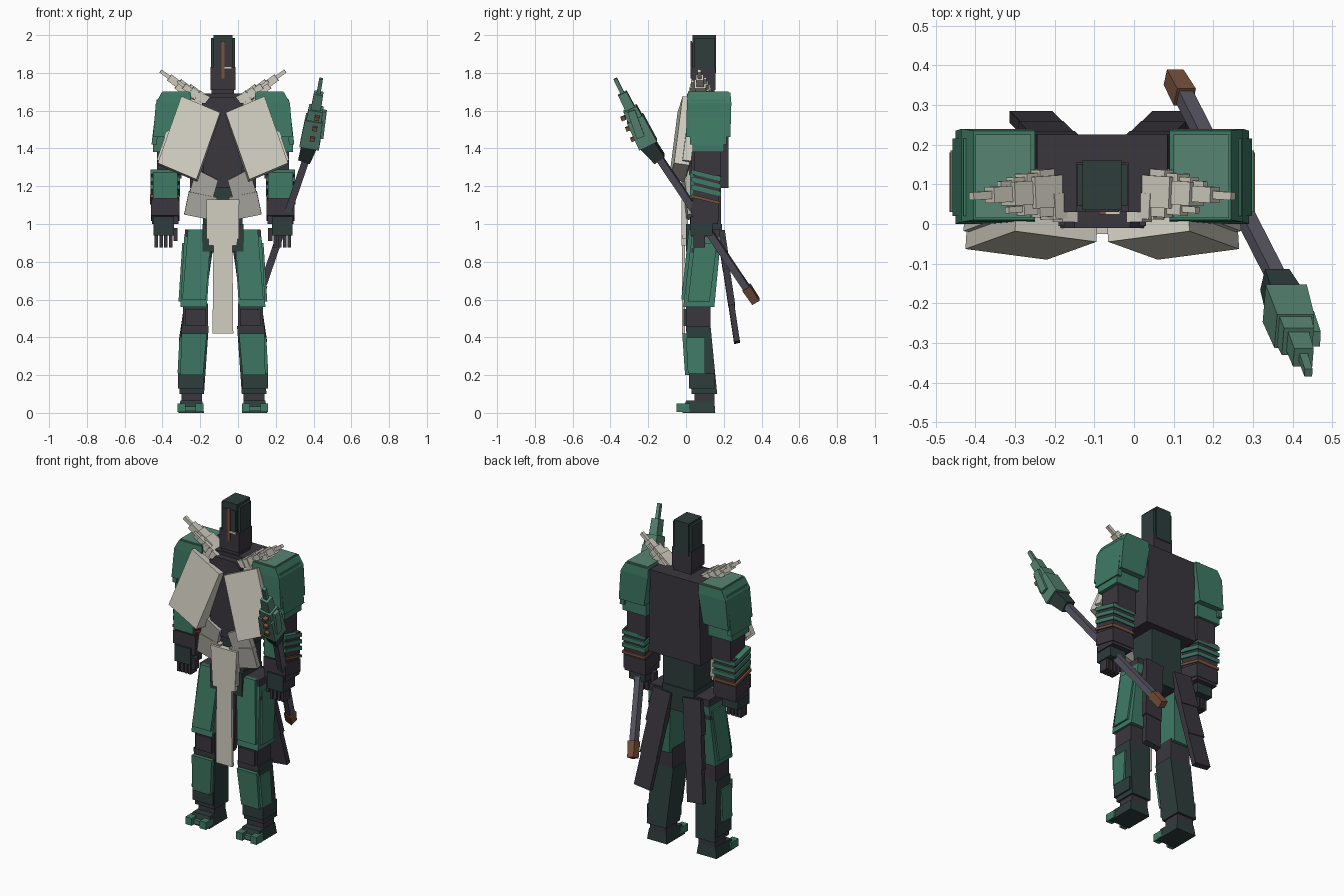
import bpy
import bmesh
from mathutils import Vector

cube = bpy.data.objects.get("Cube")
if cube:
    bpy.data.objects.remove(cube, do_unlink=True)

MID = -0.08  # the figure's own centre line; the staff sits off to one side


def material(name, red, green, blue):
    mat = bpy.data.materials.new(name)
    mat.use_nodes = True
    colour = (red, green, blue, 1)
    mat.diffuse_color = colour
    mat.node_tree.nodes["Principled BSDF"].inputs["Base Color"].default_value = colour
    return mat


GREEN = material("armour green", .05, .195, .13)
PALE = material("pale green", .095, .235, .17)
DARK = material("dark green", .026, .047, .044)
BLACK = material("charcoal cloth", .042, .037, .048)
CREAM = material("cream cloth", .64, .62, .53)
GREY = material("worn cream cloth", .42, .41, .37)
BROWN = material("copper brown", .19, .085, .045)
SHAFT = material("shaft grey", .1, .095, .125)


def solid(name, mat, lower, upper):
    """Six-sided solid from two rings of four corners."""
    bm = bmesh.new()
    low = [bm.verts.new(p) for p in lower]
    high = [bm.verts.new(p) for p in upper]
    bm.faces.new(low)
    bm.faces.new(high)
    for i in range(4):
        j = (i + 1) % 4
        bm.faces.new((low[i], low[j], high[j], high[i]))
    bmesh.ops.recalc_face_normals(bm, faces=bm.faces)
    mesh = bpy.data.meshes.new(name)
    bm.to_mesh(mesh)
    bm.free()
    mesh.materials.append(mat)
    obj = bpy.data.objects.new(name, mesh)
    bpy.context.collection.objects.link(obj)
    return obj


def mirrored(name, mat, lower, upper):
    """Left and right copies; x is the distance from the centre line."""
    for label, side in (("left_", 1), ("right_", -1)):
        rings = [[(MID + side * p[0], p[1], p[2]) for p in ring] for ring in (lower, upper)]
        solid(label + name, mat, *rings)


def ring(x, y, z, tilt=0):
    mid = (y[0] + y[1]) / 2
    return [(a, b, z - tilt * (b - mid))
            for a, b in ((x[0], y[0]), (x[1], y[0]), (x[1], y[1]), (x[0], y[1]))]


def pair(name, mat, x, y, z, top_x=None, top_y=None, tilt=0):
    mirrored(name, mat, ring(x, y, z[0], tilt), ring(top_x or x, top_y or y, z[1], tilt))


def centre(name, mat, half, y, z, top_half=None, top_y=None):
    top = top_half or half
    solid(name, mat, ring((MID - half, MID + half), y, z[0]),
          ring((MID - top, MID + top), top_y or y, z[1]))


def slab(name, mat, corner, across, down, depth):
    """Tilted board, given one corner and its three edges."""
    p, a, d, t = map(Vector, (corner, across, down, depth))
    front = [p, p + a, p + a + d, p + d]
    mirrored(name, mat, front, [v + t for v in front])


def rod_rings(start, end, w0, w1):
    a, b = Vector(start), Vector(end)
    axis = (b - a).normalized()
    u = axis.cross(Vector((0, 1, 0))).normalized()
    v = axis.cross(u)
    return [[c + (u * i + v * j) * w / 2 for i, j in ((-1, -1), (1, -1), (1, 1), (-1, 1))]
            for c, w in ((a, w0), (b, w1))]


def rod(name, mat, start, end, w0, w1):
    solid(name, mat, *rod_rings(start, end, w0, w1))


# Head and hood
centre("neck", BLACK, .06, (.04, .15), (1.62, 1.74))
centre("jaw_guard", BLACK, .066, (.03, .155), (1.71, 1.83))
centre("hood", DARK, .05, (.035, .16), (1.8, 2))
centre("hood_sides", DARK, .064, (.045, .15), (1.82, 1.985))
centre("face", BLACK, .042, (.03, .05), (1.74, 1.96))
centre("face_stripe", BROWN, .008, (.024, .032), (1.77, 1.97))
solid("face_mark", CREAM, ring((-.075, -.035), (.024, .032), 1.822),
      ring((-.075, -.035), (.024, .032), 1.832))

# Torso, waist and belt
centre("torso", BLACK, .175, (.03, .225), (1.19, 1.69), .165, (.03, .225))
centre("chest", BLACK, .1, (-.005, .05), (1.19, 1.64), .11)
centre("collar", BLACK, .11, (-.01, .16), (1.62, 1.67), .07)
centre("waist", DARK, .105, (.02, .185), (.9, 1.22))
centre("pelvis", DARK, .108, (0, .19), (.855, 1.0))

# Front cloths
centre("upper_front_cloth", CREAM, .075, (-.025, .01), (.885, 1.13), .088)
centre("upper_front_cloth_pad", CREAM, .086, (-.018, .01), (.92, 1.12))
centre("lower_front_cloth", CREAM, .055, (-.022, -.005), (.42, .9), .05)
slab("chest_cloth", CREAM, (.015, -.045, 1.59), (.205, .027, .087),
     (.125, -.045, -.354), (-.005, .08, -.012))
slab("chest_cloth_lining", CREAM, (.015, .0, 1.6), (.215, .027, .09),
     (.12, -.045, -.35), (-.003, .045, -.007))
slab("belly_cloth", GREY, (.025, -.025, 1.23), (.115, .01, .06),
     (.045, .02, -.15), (0, .03, .005))
slab("belly_cloth_tail", GREY, (.03, -.015, 1.14), (.15, .01, .03),
     (.025, .015, -.12), (0, .03, .005))

# Coat tails, stepped into three boards
for i in range(3):
    k = i / 3
    slab("coat_tail_%d" % i, BLACK, (.04 + .085 * k, .165 + .09 * k, .95 - .58 * k),
         (.12 - .02 * k, 0, .012), (.03, .03, -.2), (0, .04 - .015 * k, .008))

# Shoulder spikes, each a stack of shrinking blocks
spikes = (((.1, .085, 1.64), (.33, .07, 1.81), .08),
          ((.07, .05, 1.63), (.24, .035, 1.755), .065),
          ((.06, .03, 1.64), (.19, .03, 1.71), .05),
          ((.12, .11, 1.65), (.26, .1, 1.77), .06))
for number, (root, tip, width) in enumerate(spikes):
    root, tip = Vector(root), Vector(tip)
    for step, (start, end, size) in enumerate(
            ((0, .4, 1), (.3, .6, .75), (.5, .8, .5), (.75, 1, .25))):
        mirrored("spike_%d_%d" % (number, step), CREAM,
                 *rod_rings(root.lerp(tip, start), root.lerp(tip, end), width * size, width * size))

# Pauldrons
pair("pauldron", GREEN, (.2, .37), (0, .235), (1.46, 1.64), (.17, .355), (.005, .24))
pair("pauldron_cap", GREEN, (.17, .355), (.005, .24), (1.64, 1.695), (.17, .325), (.01, .235))
pair("pauldron_top", PALE, (.18, .32), (.015, .225), (1.695, 1.702))
pair("pauldron_rim", GREEN, (.35, .378), (.02, .215), (1.42, 1.66), (.33, .35))
pair("pauldron_skirt", GREEN, (.21, .37), (.035, .2), (1.38, 1.48))

# Arms
pair("upper_arm", BLACK, (.22, .35), (.045, .185), (1.24, 1.5))
pair("forearm", BLACK, (.235, .375), (.035, .17), (1.0, 1.26), None, (.04, .18))
for i in range(3):
    z = 1.165 + i * .04
    pair("forearm_ring_%d" % i, GREEN, (.228, .382), (.03, .185), (z, z + .024), tilt=.25)
pair("forearm_plate", GREEN, (.24, .37), (.022, .04), (1.135, 1.275))
pair("forearm_band", BROWN, (.23, .385), (.03, .18), (1.122, 1.138), tilt=.25)
pair("cuff", BLACK, (.23, .38), (.03, .175), (1.03, 1.11), tilt=.2)
pair("hand", DARK, (.26, .368), (.025, .14), (.94, 1.04))
for i in range(4):
    x = .268 + i * .025
    pair("finger_%d" % i, BLACK, (x, x + .018), (.04, .1), (.875, .95))
pair("thumb", BLACK, (.24, .262), (.04, .08), (.91, .98))

# Legs
pair("hip", BLACK, (.05, .21), (.03, .18), (.85, .97), (.06, .2))
pair("thigh", GREEN, (.085, .225), (-.015, .15), (.56, .93), (.06, .205), (.03, .185))
pair("thigh_front_plate", GREEN, (.09, .215), (-.025, 0), (.6, .97), (.06, .185), (.015, .04))
pair("thigh_side_plate", GREEN, (.2, .235), (.01, .125), (.59, .9), (.18, .215), (.045, .165))
pair("knee", BLACK, (.08, .212), (0, .13), (.43, .58))
pair("knee_pad", BLACK, (.09, .2), (-.012, .01), (.46, .55))
pair("shin", DARK, (.1, .23), (.03, .165), (.1, .46), (.075, .22), (0, .13))
pair("shin_plate", GREEN, (.105, .225), (-.005, .06), (.2, .42), (.085, .22), (-.02, .08))
pair("shin_side_plate", GREEN, (.2, .24), (.01, .1), (.21, .4), (.19, .23), (0, .1))
pair("shin_cuff", DARK, (.1, .238), (.015, .15), (.13, .21))

# Feet
pair("ankle", BLACK, (.11, .22), (.045, .15), (.03, .14))
pair("foot", DARK, (.1, .235), (-.02, .155), (0, .065), (.11, .225), (0, .15))
for label, x in (("inner", .102), ("outer", .198)):
    pair(label + "_toe", GREEN, (x, x + .042), (-.05, .02), (.005, .05))
pair("toe_bridge", GREEN, (.13, .21), (-.03, .01), (.01, .035))

# Staff
rod("staff_butt", BROWN, (.1, .37, .59), (.128, .32, .665), .045, .05)
rod("staff_shaft", SHAFT, (.125, .325, .655), (.37, -.155, 1.37), .038, .038)
rod("staff_collar", DARK, (.355, -.14, 1.345), (.385, -.21, 1.435), .065, .085)
head_root, head_tip = Vector((.38, -.2, 1.42)), Vector((.44, -.375, 1.77))
for i, (start, end, width) in enumerate(
        ((0, .4, .105), (.3, .55, .085), (.5, .78, .055), (.75, 1, .022))):
    rod("staff_head_%d" % i, PALE, head_root.lerp(head_tip, start),
        head_root.lerp(head_tip, end), width, width * .9)
rod("staff_head_fin", PALE, (.43, -.24, 1.46), (.45, -.29, 1.6), .045, .04)
for i in range(3):
    centre_point = Vector((.392, -.276, 1.44)) + Vector((.012, -.026, .055)) * i
    rod("staff_slot_%d" % i, BROWN, centre_point, centre_point + Vector((.004, -.008, .02)),
        .025, .025)
